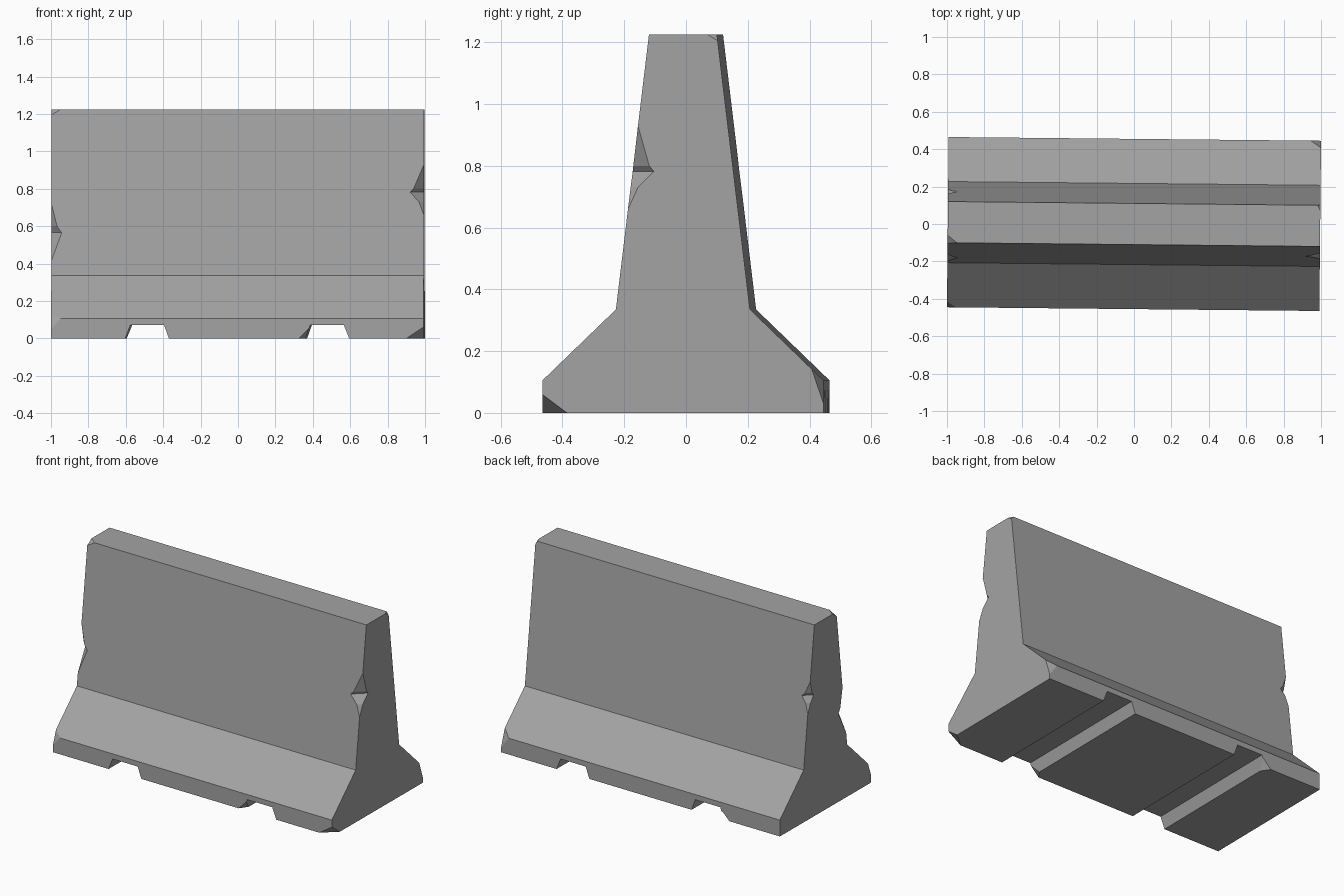
import bpy, bmesh
from mathutils import Vector

if "Cube" in bpy.data.objects:
    bpy.data.objects.remove(bpy.data.objects["Cube"])

HALF = 0.9955                                            # half length
SIDE = [(0.455, 0), (0.455, 0.105), (0.217, 0.335), (0.11, 1.225)]


def loft(bm, sections):
    """Closed solid through matching rings of points."""
    rings = [[bm.verts.new(p) for p in s] for s in sections]
    for a, b in zip(rings, rings[1:]):
        for i in range(len(a)):
            j = (i + 1) % len(a)
            bm.faces.new((a[i], a[j], b[j], b[i]))
    bm.faces.new(rings[0])
    bm.faces.new(rings[-1])


def make_object(name, bm):
    bmesh.ops.recalc_face_normals(bm, faces=bm.faces)
    mesh = bpy.data.meshes.new(name)
    bm.to_mesh(mesh)
    bm.free()
    ob = bpy.data.objects.new(name, mesh)
    bpy.context.collection.objects.link(ob)
    return ob


def chip(bm, corner, points):
    """Wedge that knocks off a corner along the plane of three points."""
    c = Vector(corner)
    pts = [Vector(p) for p in points]
    g = sum(pts, Vector()) / 3
    tri = [bm.verts.new(g + (p - g) * 1.15) for p in pts]
    apex = bm.verts.new(g + (c - g) * 2.5)
    bm.faces.new(tri)
    for i in range(3):
        bm.faces.new((tri[i], tri[(i + 1) % 3], apex))


def notch(bm, sx, sy, levels):
    """Bite out of an upright end edge; levels are (z, depth in x, depth in y)."""
    sections = []
    for z, dx, dy in levels:
        t = (z - 0.335) / 0.89
        edge = 0.217 + (0.11 - 0.217) * t
        local = [(2 * dx, -dy), (-dx, 2 * dy), (-0.06, -0.06)]
        sections.append([(sx * (HALF - a), sy * (edge - b), z) for a, b in local])
    loft(bm, sections)


# Barrier body: mirrored side profile swept along its length
bm = bmesh.new()
profile = SIDE + [(-y, z) for y, z in reversed(SIDE)]
loft(bm, [[(x, y, z) for y, z in profile] for x in (-HALF, HALF)])
barrier = make_object("concrete_barrier", bm)

# Two tapered lifting slots under the base
bm = bmesh.new()
for s in (-1, 1):
    ring = [(0.358, -0.02), (0.391, 0.072), (0.57, 0.072), (0.607, -0.02)]
    loft(bm, [[(s * x, y, z) for x, z in ring] for y in (-0.6, 0.6)])
slots = make_object("slot_cutter", bm)

# Broken corners and edge bites
bm = bmesh.new()
H, B = HALF, 0.455
chip(bm, (H, -B, 0), [(H - 0.09, -B, 0), (H, -B + 0.08, 0), (H, -B, 0.06)])
chip(bm, (H, B, 0.105), [(H - 0.055, B, 0.105), (H, B, 0.03), (H, 0.417, 0.142)])
chip(bm, (-H, -B, 0.105), [(-H + 0.05, -B, 0.105), (-H, -B, 0.05), (-H, -0.425, 0.134)])
chip(bm, (-H, -0.11, 1.225), [(-H + 0.05, -0.11, 1.225), (-H, -0.07, 1.225), (-H, -0.114, 1.195)])
chip(bm, (H, 0.11, 1.225), [(H - 0.015, 0.11, 1.225), (H, 0.08, 1.225), (H, 0.112, 1.205)])
for s in (-1, 1):                                        # slot mouths
    x = 0.365 if s > 0 else 0.6
    out = -0.035 if s > 0 else 0.035
    chip(bm, (s * x, -s * B, 0),
         [(s * (x + out), -s * B, 0), (s * x, -s * (B - 0.05), 0),
          (s * (x - out * 0.57), -s * B, 0.055)])
notch(bm, 1, -1, [(0.925, 0.002, 0.002), (0.8, 0.055, 0.052), (0.782, 0.075, 0.07),
                  (0.73, 0.026, 0.024), (0.665, 0.002, 0.002)])
notch(bm, -1, -1, [(0.71, 0.002, 0.002), (0.6, 0.03, 0.035), (0.565, 0.055, 0.06),
                   (0.42, 0.002, 0.002)])
notch(bm, -1, 1, [(0.87, 0.002, 0.002), (0.8, 0.03, 0.028), (0.78, 0.05, 0.045),
                  (0.74, 0.02, 0.02), (0.68, 0.002, 0.002)])
damage = make_object("damage_cutter", bm)

# Cut, then drop the cutters
bpy.context.view_layer.objects.active = barrier
for cutter in (slots, damage):
    cutter.hide_render = True
    mod = barrier.modifiers.new(cutter.name, 'BOOLEAN')
    mod.operation = 'DIFFERENCE'
    mod.solver = 'EXACT'
    mod.object = cutter
    bpy.ops.object.modifier_apply(modifier=mod.name)
    bpy.data.objects.remove(cutter)

# Plain concrete colour
mat = bpy.data.materials.new("concrete_grey")
mat.use_nodes = True
colour = (0.37, 0.37, 0.37, 1)
mat.diffuse_color = colour
mat.node_tree.nodes["Principled BSDF"].inputs["Base Color"].default_value = colour
barrier.data.materials.clear()
barrier.data.materials.append(mat)
for face in barrier.data.polygons:
    face.material_index = 0
    face.use_smooth = False

# Slight turn on the spot
barrier.rotation_euler.z = -0.01
